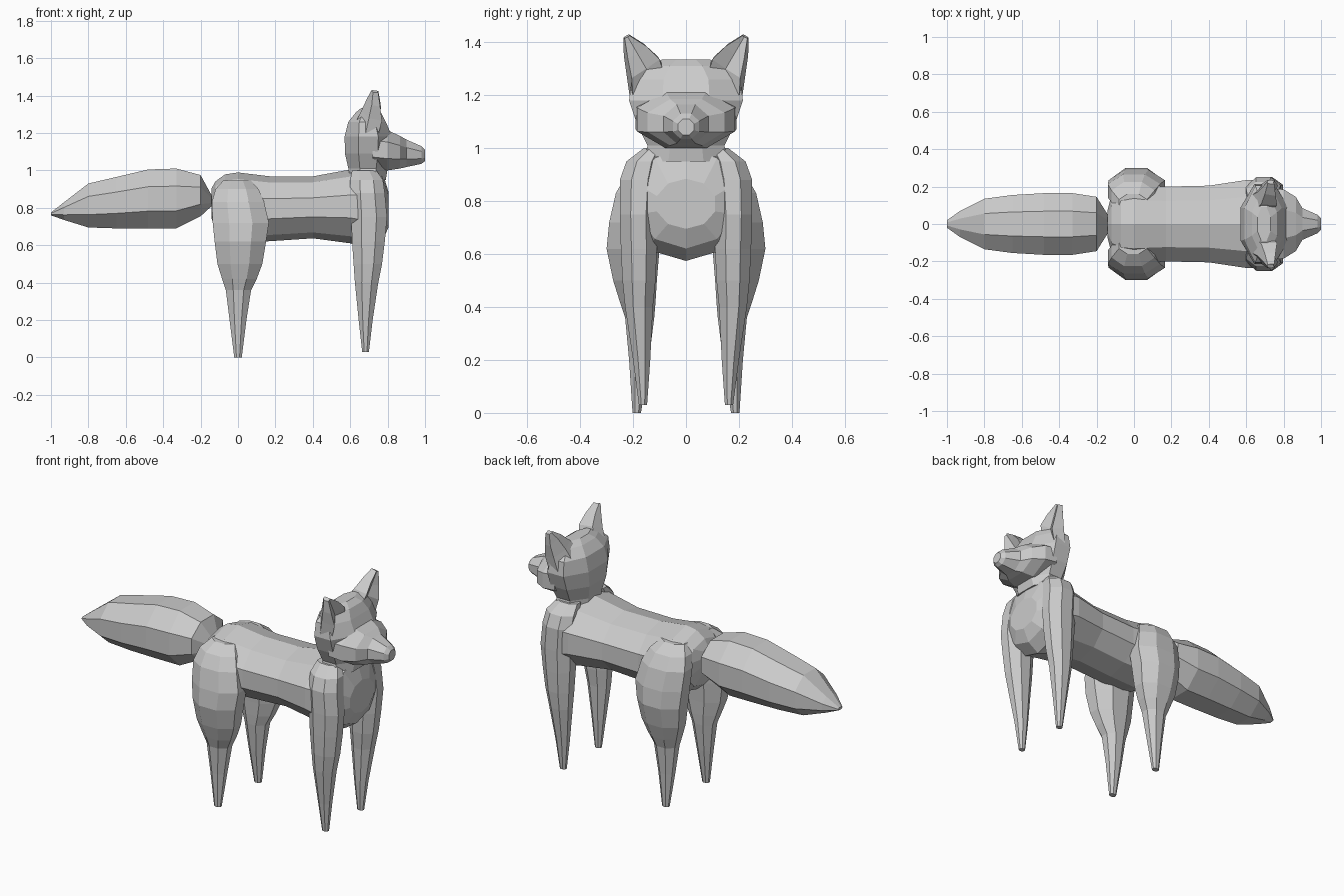
import bpy, bmesh
from math import cos, sin, pi


def skin(name, rings):
    """Closed flat-shaded tube through rings of equal point count."""
    bm = bmesh.new()
    vs = [[bm.verts.new(p) for p in r] for r in rings]
    n = len(vs[0])
    for a, b in zip(vs, vs[1:]):
        for i in range(n):
            j = (i + 1) % n
            bm.faces.new((a[i], a[j], b[j], b[i]))
    caps = [bm.faces.new(vs[0]), bm.faces.new(vs[-1])]
    bmesh.ops.triangulate(bm, faces=caps)
    bmesh.ops.recalc_face_normals(bm, faces=bm.faces)
    me = bpy.data.meshes.new(name)
    bm.to_mesh(me)
    bm.free()
    ob = bpy.data.objects.new(name, me)
    bpy.context.collection.objects.link(ob)
    return ob


def polygon(n):
    k = 1 / cos(pi / n)
    return [(k * cos(2 * pi * (i + .5) / n), k * sin(2 * pi * (i + .5) / n)) for i in range(n)]


def along_x(name, sections, n=8):
    # section: x, z bottom, z top, half width
    return skin(name, [[(x, w * c, (lo + hi) / 2 + (hi - lo) / 2 * s) for c, s in polygon(n)]
                       for x, lo, hi, w in sections])


def along_z(name, sections, side=1, n=8):
    # section: z, x back, x front, y inner, y outer
    return skin(name, [[((a + b) / 2 + (b - a) / 2 * c, side * ((p + q) / 2 + (q - p) / 2 * s), z)
                        for c, s in polygon(n)] for z, a, b, p, q in sections])


def union(base, parts):
    """Weld parts into base so no inner surfaces remain."""
    for p in parts:
        m = base.modifiers.new("weld", 'BOOLEAN')
        m.operation, m.solver, m.object = 'UNION', 'EXACT', p
    dg = bpy.context.evaluated_depsgraph_get()
    me = bpy.data.meshes.new_from_object(base.evaluated_get(dg))
    base.modifiers.clear()
    base.data = me
    for p in parts:
        bpy.data.objects.remove(p)


# Torso with rump and chest
body = along_x("body", [
    (-.142, .75, .90, .07), (-.12, .68, .935, .16), (-.07, .64, .97, .20), (0, .625, .98, .21),
    (.17, .63, .96, .20), (.40, .645, .96, .205), (.60, .62, .995, .235),
    (.70, .585, 1.01, .235), (.77, .63, .99, .19), (.805, .70, .88, .11)], 10)

# Legs
hind = [(0, -.02, .02, .17, .202), (.20, -.045, .045, .14, .215), (.36, -.065, .07, .12, .23),
        (.42, -.085, .10, .115, .25), (.50, -.11, .13, .11, .275), (.62, -.125, .15, .10, .30),
        (.72, -.135, .165, .10, .29), (.83, -.14, .14, .09, .265), (.90, -.12, .11, .07, .225),
        (.945, -.08, .07, .06, .16)]
front = [(.03, .664, .70, .147, .178), (.20, .645, .72, .135, .20), (.40, .625, .75, .125, .23),
         (.50, .618, .77, .115, .24), (.62, .61, .785, .11, .246), (.75, .605, .797, .11, .25),
         (.88, .60, .785, .10, .25), (.95, .60, .775, .09, .225), (1.0, .61, .74, .08, .16)]
union(body, [along_z("leg", prof, s) for prof in (hind, front) for s in (1, -1)])

# Bushy tail
along_x("tail", [
    (-1.0, .76, .775, .02), (-.93, .735, .83, .07), (-.80, .695, .93, .135), (-.65, .69, .965, .155),
    (-.48, .69, 1.005, .165), (-.33, .69, 1.01, .165), (-.20, .755, .975, .145),
    (-.14, .81, .865, .05)])

# Skull and neck
head = along_z("head", [
    (.95, .60, .79, -.16, .16), (1.01, .59, .80, -.145, .145), (1.09, .572, .82, -.185, .185),
    (1.18, .57, .825, -.215, .215), (1.26, .59, .79, -.205, .205),
    (1.31, .63, .765, -.15, .15), (1.335, .66, .73, -.09, .09)])

# Muzzle with cheeks
muzzle = along_x("muzzle", [
    (.72, 1.01, 1.22, .19), (.80, 1.0, 1.215, .185), (.865, 1.01, 1.185, .145),
    (.90, 1.018, 1.165, .085), (.98, 1.035, 1.13, .05), (1.0, 1.05, 1.11, .03)])

# Ears, hollowed at the front
ear = [
    [(.745, .08, 1.27), (.72, .14, 1.23), (.75, .20, 1.19), (.68, .212, 1.19), (.62, .15, 1.24), (.64, .07, 1.28)],
    [(.765, .10, 1.335), (.735, .15, 1.30), (.77, .205, 1.265), (.70, .225, 1.28), (.66, .17, 1.32), (.68, .105, 1.345)],
    [(.758, .15, 1.385), (.74, .182, 1.355), (.76, .22, 1.34), (.715, .235, 1.35), (.69, .20, 1.385), (.70, .16, 1.395)],
    [(.75, .213, 1.425), (.746, .22, 1.42), (.75, .232, 1.415), (.722, .236, 1.418), (.712, .226, 1.425), (.715, .216, 1.43)]]
union(head, [muzzle] + [skin("ear", [[(x, s * y, z) for x, y, z in r] for r in ear]) for s in (1, -1)])
